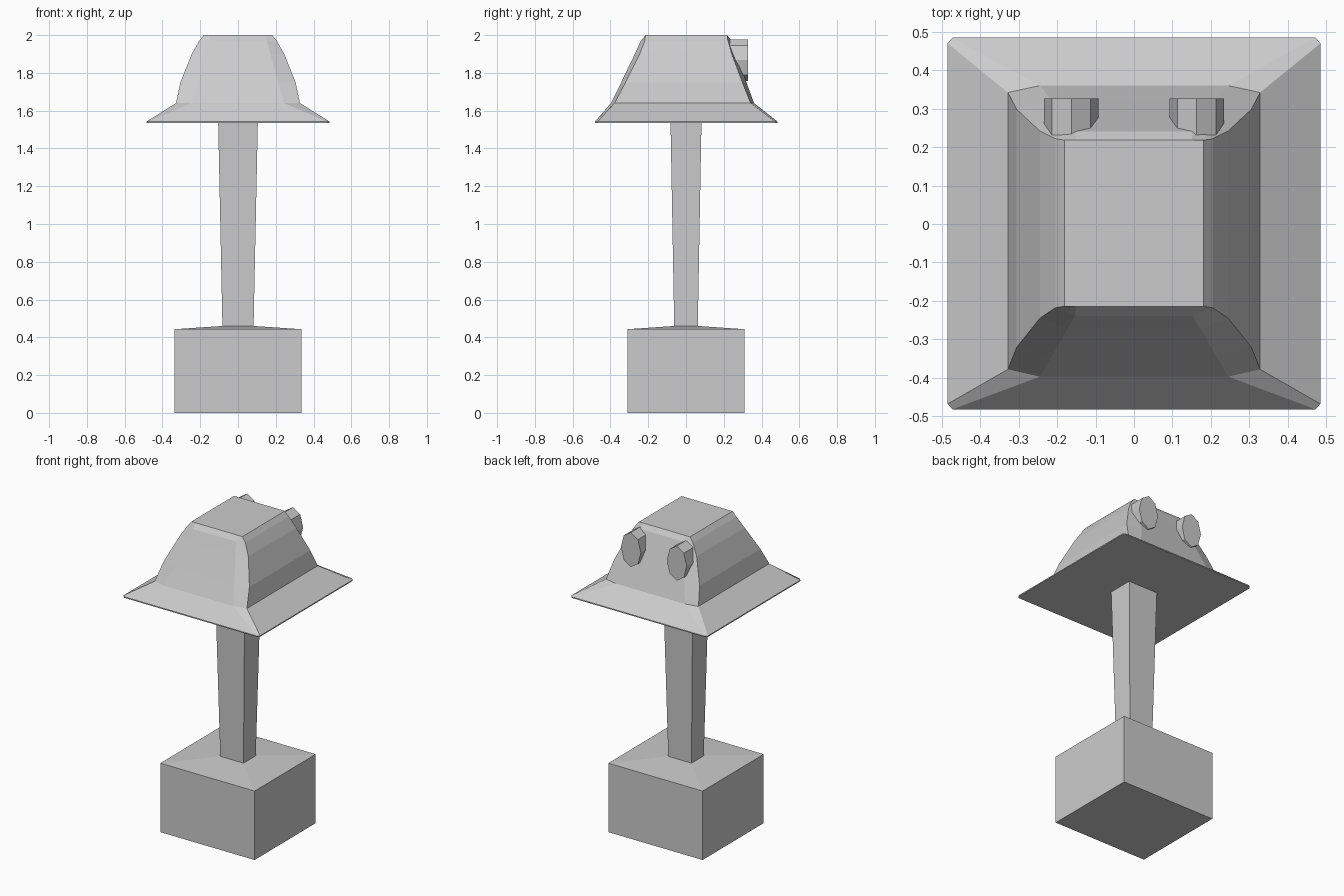
import bpy
import bmesh
from math import cos, sin, pi

cube = bpy.data.objects.get("Cube")
if cube:
    bpy.data.objects.remove(cube, do_unlink=True)

grey = bpy.data.materials.new("plain_grey")
grey.use_nodes = True
colour = (0.6, 0.6, 0.6, 1)
grey.diffuse_color = colour
grey.node_tree.nodes["Principled BSDF"].inputs["Base Color"].default_value = colour


def loft(name, rings):
    """Skin a stack of closed rings and cap both ends."""
    bm = bmesh.new()
    loops = [[bm.verts.new(p) for p in ring] for ring in rings]
    for a, b in zip(loops, loops[1:]):
        for i in range(len(a)):
            j = (i + 1) % len(a)
            bm.faces.new((a[i], a[j], b[j], b[i]))
    bm.faces.new(loops[0][::-1])
    bm.faces.new(loops[-1])
    bmesh.ops.recalc_face_normals(bm, faces=bm.faces)
    mesh = bpy.data.meshes.new(name)
    bm.to_mesh(mesh)
    bm.free()
    mesh.materials.append(grey)
    obj = bpy.data.objects.new(name, mesh)
    bpy.context.collection.objects.link(obj)
    return obj


def rect(x, y, z):
    return [(-x, -y, z), (x, -y, z), (x, y, z), (-x, y, z)]


def shade_ring(z, cx, cf, cb, mx, mf, mb):
    """Side corners (cx, front cf, back cb) plus bulged front and back edges."""
    return [(-mx, -mf, z), (mx, -mf, z), (cx, -cf, z), (cx, cb, z),
            (mx, mb, z), (-mx, mb, z), (-cx, cb, z), (-cx, -cf, z)]


# Block base with a shallow sloping top
loft("base_block", [rect(.335, .31, 0), rect(.335, .31, .443), rect(.085, .065, .46)])

# Post widening upward
loft("post", [rect(.082, .062, .44), rect(.105, .082, 1.54)])

# Flared shade with a flat underside
loft("shade", [
    shade_ring(1.535, .485, .468, .47, .472, .482, .485),
    shade_ring(1.542, .485, .468, .47, .472, .482, .485),
    shade_ring(1.64, .328, .378, .342, .245, .397, .36),
    shade_ring(1.75, .305, .32, .298, .213, .343, .32),
    shade_ring(1.90, .245, .245, .242, .172, .271, .266),
    shade_ring(1.97, .205, .218, .222, .153, .239, .241),
    shade_ring(2.0, .181, .214, .218, .15, .214, .218),
])

# Pair of eight-sided studs on the back of the shade
for side, label in ((1, "left"), (-1, "right")):
    rings = []
    for y in (.22, .327):
        rings.append([(side * .163 + .071 * cos(i * pi / 4), y,
                       1.867 + .111 * sin(i * pi / 4)) for i in range(8)])
    loft(label + "_back_stud", rings)
